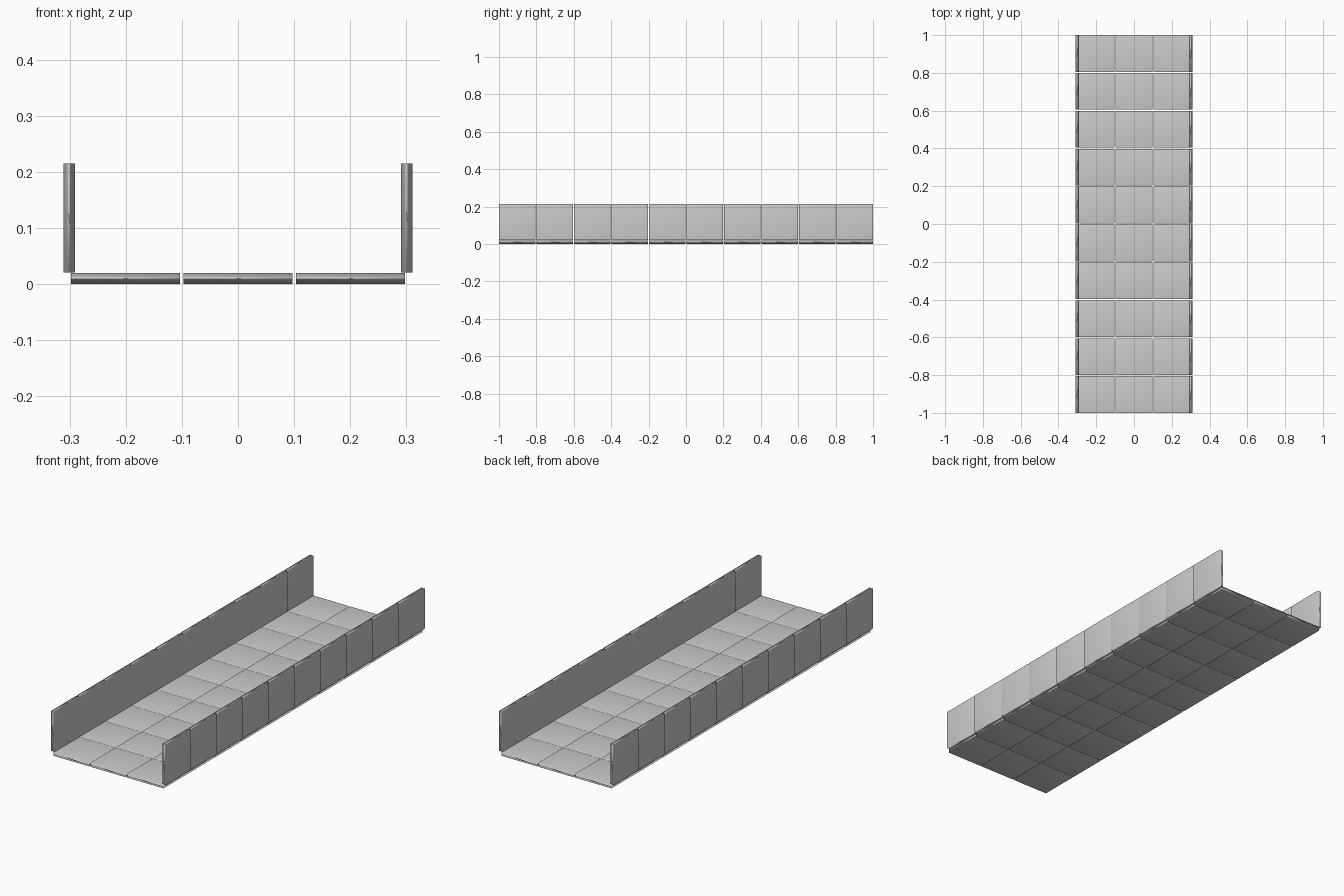
import bpy, bmesh
from mathutils import Matrix, Vector

if "Cube" in bpy.data.objects:
    bpy.data.objects.remove(bpy.data.objects["Cube"])

TILE = 0.1945     # tile side
THICK = 0.02      # tile thickness
PITCH = (2 - TILE) / 9   # spacing for ten rows over 2 units


def box(name, size, loc):
    """Smooth-shaded box with face-area weighted normals."""
    me = bpy.data.meshes.new(name)
    bm = bmesh.new()
    bmesh.ops.create_cube(bm, size=1, matrix=Matrix.Diagonal(Vector((*size, 1))))
    for f in bm.faces:
        f.smooth = True
    bm.to_mesh(me)
    bm.free()
    ob = bpy.data.objects.new(name, me)
    ob.location = loc
    bpy.context.collection.objects.link(ob)
    mod = ob.modifiers.new("weighted", 'WEIGHTED_NORMAL')
    mod.mode = 'FACE_AREA'
    return ob


for row in range(10):
    y = (row - 4.5) * PITCH
    # Three floor tiles across
    for col in (-1, 0, 1):
        box(f"floor_tile_{row}_{col + 1}", (TILE, TILE, THICK),
            (col * PITCH, y, THICK / 2))
    # Upright side tiles standing on the floor's outer edges
    for side, label in ((-1, "left"), (1, "right")):
        box(f"{label}_wall_tile_{row}", (THICK, TILE, TILE),
            (side * 1.5 * PITCH, y, 0.118))
